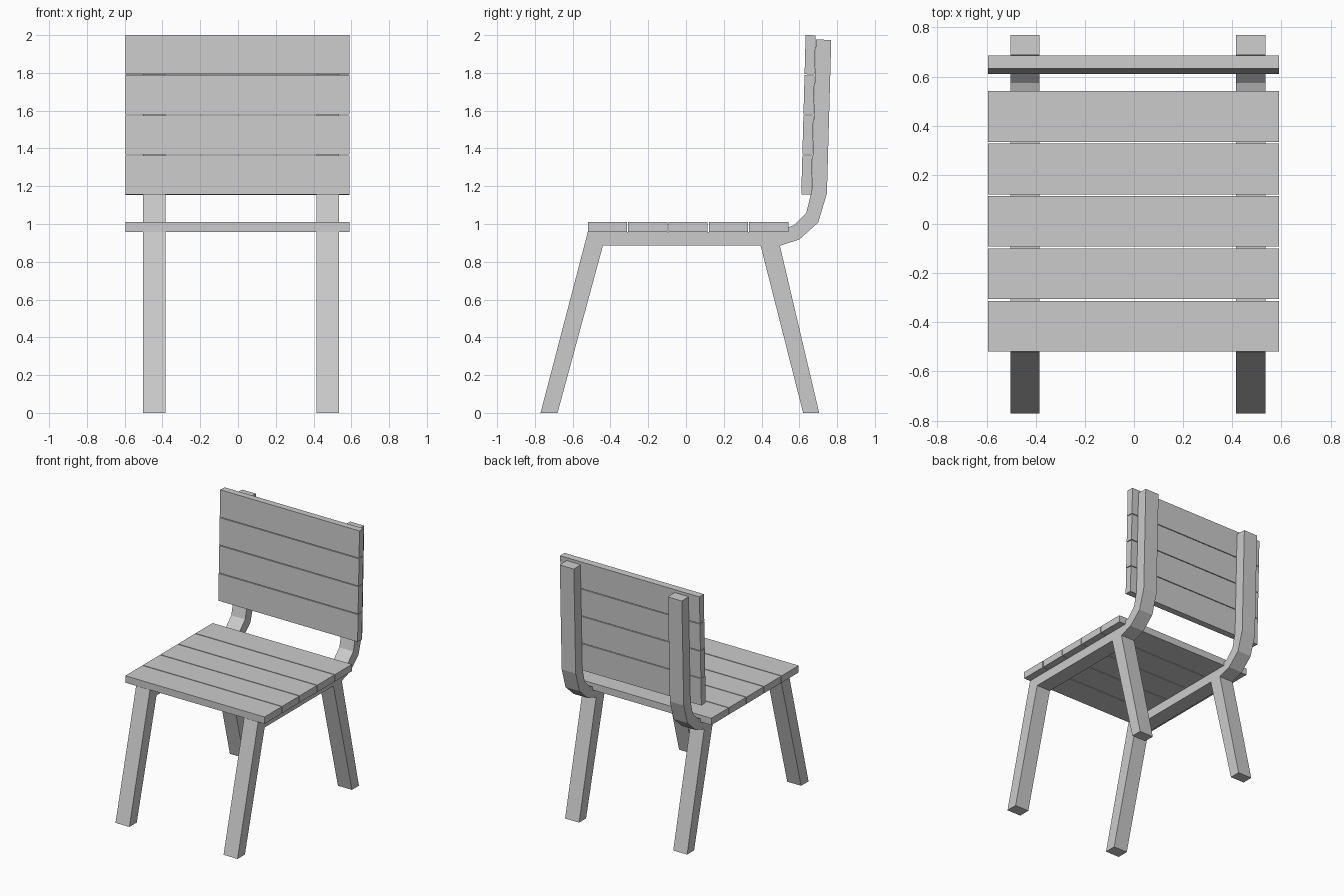
import bpy, bmesh, math

if "Cube" in bpy.data.objects:
    bpy.data.objects.remove(bpy.data.objects["Cube"])

# Side outline (y, z) of one bent frame: front leg, rail, rear leg, back post
FRAME = [(-0.77, 0), (-0.68, 0), (-0.44, 0.885), (0.395, 0.885), (0.62, 0),
         (0.705, 0), (0.497, 0.885), (0.60, 0.918), (0.70, 1.008),
         (0.746, 1.162), (0.769, 1.974), (0.688, 1.977), (0.666, 1.18),
         (0.637, 1.058), (0.573, 0.994), (0.47, 0.957), (-0.52, 0.957)]


def extrude_profile(name, profile, x0, x1):
    bm = bmesh.new()
    face = bm.faces.new([bm.verts.new((x0, y, z)) for y, z in profile])
    ext = bmesh.ops.extrude_face_region(bm, geom=[face])
    verts = [v for v in ext["geom"] if isinstance(v, bmesh.types.BMVert)]
    bmesh.ops.translate(bm, verts=verts, vec=(x1 - x0, 0, 0))
    bmesh.ops.recalc_face_normals(bm, faces=bm.faces)
    mesh = bpy.data.meshes.new(name)
    bm.to_mesh(mesh)
    bm.free()
    obj = bpy.data.objects.new(name, mesh)
    bpy.context.collection.objects.link(obj)
    return obj


def slat(name, y, z, depth, height, tilt=0.0):
    bpy.ops.mesh.primitive_cube_add(size=1, location=(-0.0025, y, z),
                                    rotation=(tilt, 0, 0))
    obj = bpy.context.object
    obj.name = name
    obj.scale = (1.185, depth, height)
    return obj


# Two side frames
extrude_profile("left_frame", FRAME, -0.503, -0.385)
extrude_profile("right_frame", FRAME, 0.416, 0.535)

# Seat slats
for i in range(5):
    slat(f"seat_slat_{i + 1}", -0.416 + 0.2135 * i, 0.984, 0.207, 0.053)

# Back slats, leaning with the posts
LEAN = 0.0275
for i in range(4):
    z = 1.259 + 0.2123 * i
    slat(f"back_slat_{i + 1}", 0.6395 + LEAN * (z - 1.259), z,
         0.053, 0.207, -math.atan(LEAN))
